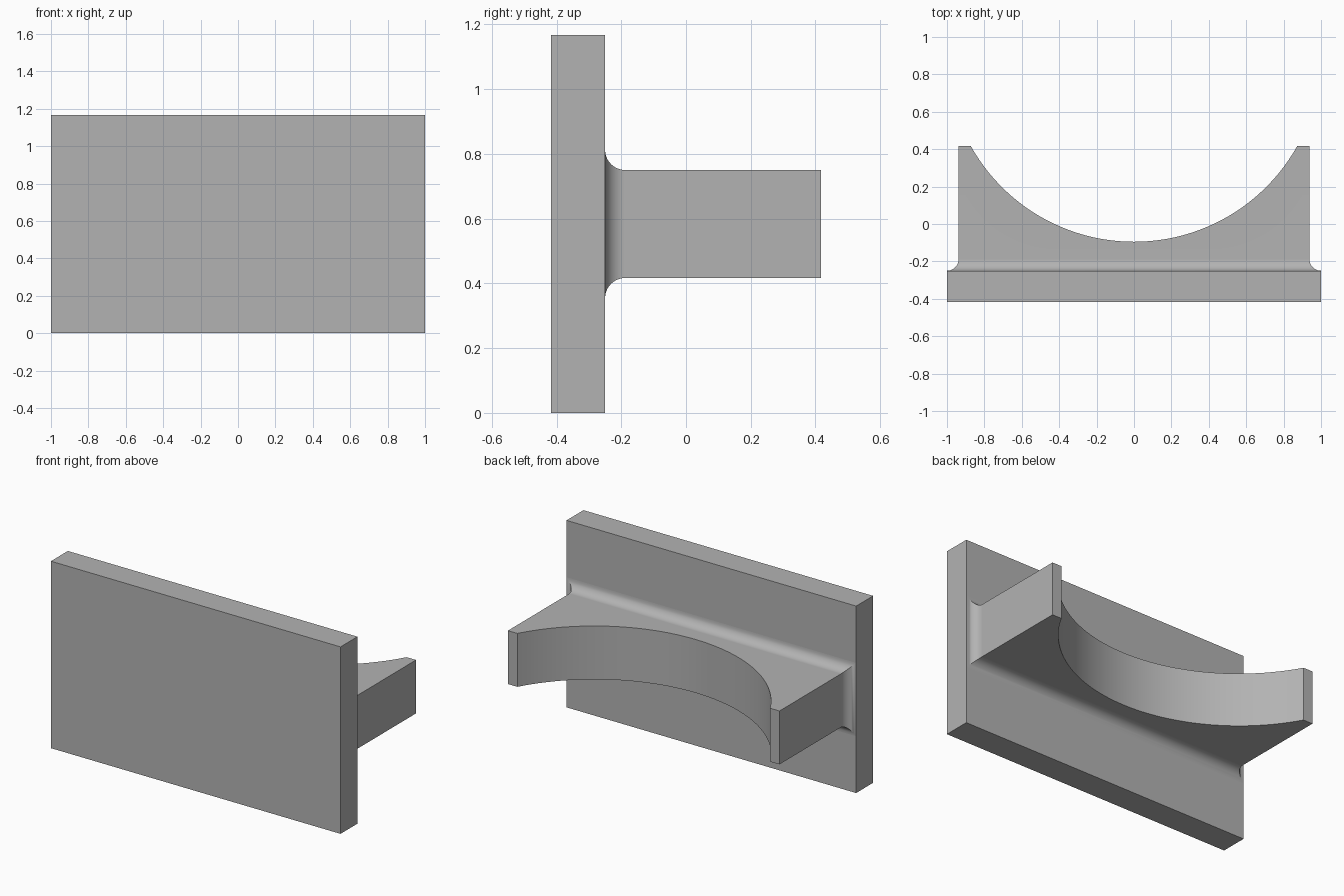
import bpy, bmesh, math

cube = bpy.data.objects.get("Cube")
if cube:
    bpy.data.objects.remove(cube, do_unlink=True)

# Main dimensions
FRONT, PLATE_BACK, REAR = -0.417, -0.25, 0.417
HEIGHT, MID_Z = 1.167, 0.5835
ARM_X, ARM_Z = 0.9375, 0.1667      # half width and half height of the saddle
FILLET = 0.0625
ARC_R, ARC_Y = 1.0, 0.905          # cradle arc radius and centre

grey = bpy.data.materials.new("plain grey")
grey.use_nodes = True
color = (0.45, 0.45, 0.45, 1)
grey.diffuse_color = color
grey.node_tree.nodes["Principled BSDF"].inputs["Base Color"].default_value = color


def make_object(name, bm):
    bmesh.ops.recalc_face_normals(bm, faces=bm.faces[:])
    mesh = bpy.data.meshes.new(name)
    bm.to_mesh(mesh)
    bm.free()
    mesh.materials.append(grey)
    obj = bpy.data.objects.new(name, mesh)
    bpy.context.collection.objects.link(obj)
    return obj


# Flat rectangular back plate
bm = bmesh.new()
bmesh.ops.create_cube(bm, size=1)
for v in bm.verts:
    v.co = (v.co.x * 2, (FRONT + PLATE_BACK) / 2 + v.co.y * (PLATE_BACK - FRONT),
            MID_Z + v.co.z * HEIGHT)
make_object("back_plate", bm)

# Saddle: outline with a concave arc, extruded upward
bm = bmesh.new()
root_y = PLATE_BACK + FILLET
half = math.acos((ARC_Y - REAR) / ARC_R)
outline = [(-ARM_X, REAR), (-ARM_X, root_y), (ARM_X, root_y), (ARM_X, REAR)]
STEPS = 48
for i in range(STEPS + 1):
    a = half * (1 - 2 * i / STEPS)
    outline.append((ARC_R * math.sin(a), ARC_Y - ARC_R * math.cos(a)))
base = bm.faces.new([bm.verts.new((x, y, MID_Z - ARM_Z)) for x, y in outline])
top = bmesh.ops.extrude_face_region(bm, geom=[base], use_keep_orig=True)
bmesh.ops.translate(bm, vec=(0, 0, 2 * ARM_Z),
                    verts=[g for g in top["geom"] if isinstance(g, bmesh.types.BMVert)])
root = [f for f in bm.faces if all(abs(v.co.y - root_y) < 1e-4 for v in f.verts)]
bmesh.ops.delete(bm, geom=root, context='FACES')

# Mitred fillet flaring from the saddle root to the plate
SEGMENTS = 10
rings = []
for i in range(SEGMENTS + 1):
    a = math.pi / 2 * i / SEGMENTS
    grow = FILLET * (1 - math.cos(a))
    y = root_y - FILLET * math.sin(a)
    rings.append([bm.verts.new((sx * (ARM_X + grow), y, MID_Z + sz * (ARM_Z + grow)))
                  for sx, sz in ((-1, -1), (1, -1), (1, 1), (-1, 1))])
for r, s in zip(rings, rings[1:]):
    for k in range(4):
        n = (k + 1) % 4
        bm.faces.new((r[k], r[n], s[n], s[k]))
bm.faces.new(rings[-1])
bmesh.ops.remove_doubles(bm, verts=bm.verts[:], dist=1e-4)
saddle = make_object("cradle_saddle", bm)

# Smooth curved surfaces, crisp edges, level flat faces
bpy.ops.object.select_all(action='DESELECT')
saddle.select_set(True)
bpy.context.view_layer.objects.active = saddle
bpy.ops.object.shade_smooth_by_angle(angle=math.radians(30))
weighted = saddle.modifiers.new("weighted_normals", 'WEIGHTED_NORMAL')
weighted.keep_sharp = True
